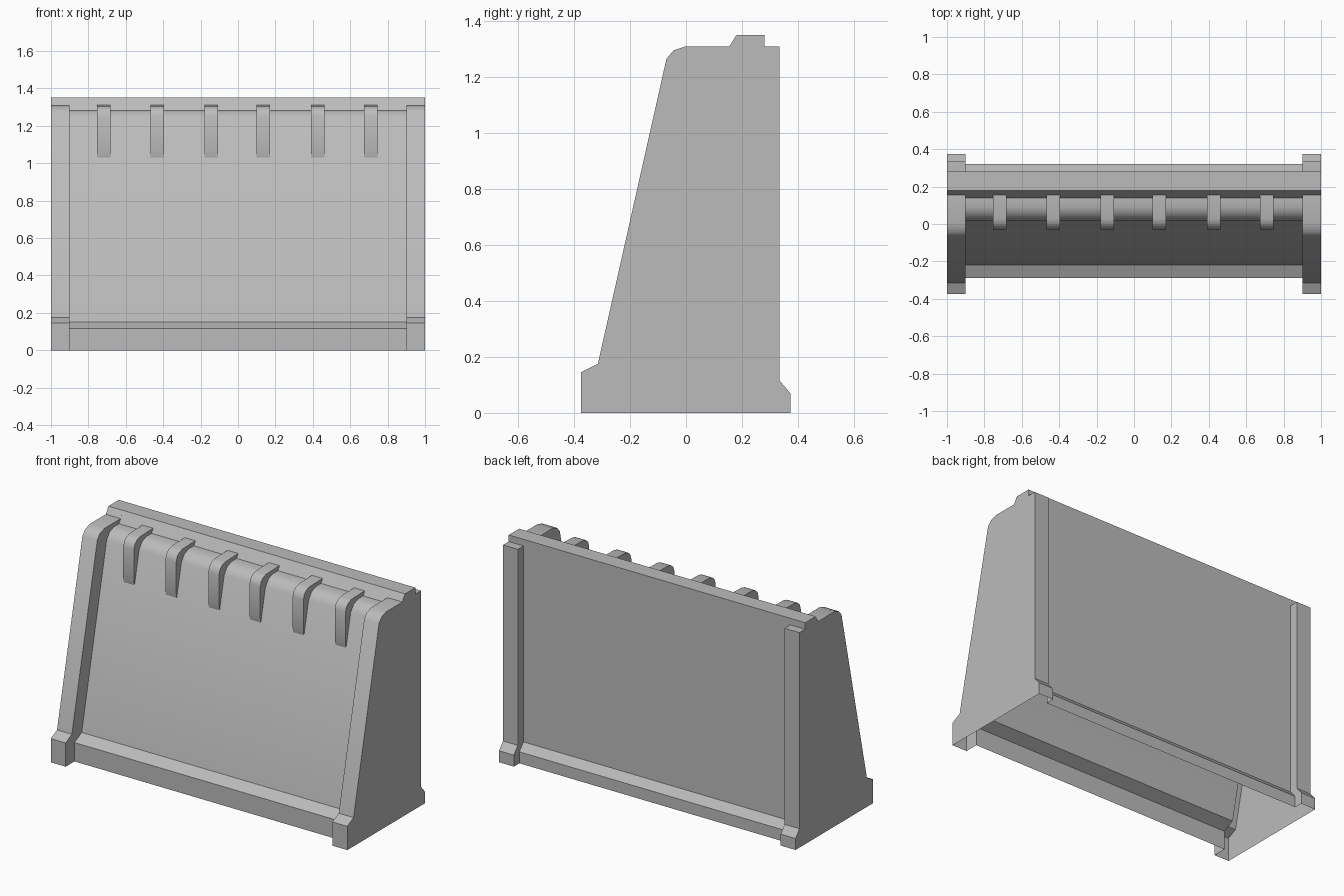
import bpy, bmesh

cube = bpy.data.objects.get("Cube")
if cube:
    bpy.data.objects.remove(cube, do_unlink=True)

# Plain concrete grey
grey = bpy.data.materials.new("concrete_grey")
grey.use_nodes = True
color = (0.5, 0.5, 0.5, 1)
grey.diffuse_color = color
grey.node_tree.nodes["Principled BSDF"].inputs["Base Color"].default_value = color

# Matching (y, z) cross-sections, from front foot over the ridge to back foot
PILLAR = [(-.375, 0), (-.375, .145), (-.315, .175), (-.07, 1.265), (-.045, 1.295),
          (0, 1.31), (.155, 1.31), (.18, 1.35), (.28, 1.35), (.28, 1.31),
          (.335, 1.31), (.335, .115), (.373, .07), (.373, 0)]
PANEL = [(-.29, 0), (-.29, .115), (-.22, .15), (.02, 1.23), (.05, 1.27),
         (.09, 1.285), (.14, 1.285), (.18, 1.35), (.28, 1.35), (.28, 1.31),
         (.28, 1.31), (.28, .115), (.32, .07), (.32, 0)]
# Outer edge of a hook-shaped rib, from its foot up to the ridge
RIB = [(-.024, 1.03), (-.03, 1.06), (-.03, 1.25), (-.02, 1.28), (0, 1.298),
       (.03, 1.307), (.155, 1.31)]


def section(bm, x, profile):
    return [bm.verts.new((x, y, z)) for y, z in profile]


def loft(bm, rows):
    for a, b in zip(rows, rows[1:]):
        for i in range(len(a) - 1):
            bm.faces.new((a[i], b[i], b[i + 1], a[i + 1]))


def finish(bm, name):
    bmesh.ops.remove_doubles(bm, verts=bm.verts, dist=1e-4)
    bmesh.ops.dissolve_degenerate(bm, edges=bm.edges, dist=1e-4)
    bmesh.ops.recalc_face_normals(bm, faces=bm.faces)
    # Open shells: make sure the front-facing surfaces point outwards
    front = min(bm.faces, key=lambda f: f.calc_center_median().y)
    if front.normal.y > 0:
        bmesh.ops.reverse_faces(bm, faces=bm.faces)
    mesh = bpy.data.meshes.new(name)
    bm.to_mesh(mesh)
    bm.free()
    mesh.materials.append(grey)
    obj = bpy.data.objects.new(name, mesh)
    bpy.context.collection.objects.link(obj)
    bpy.ops.object.select_all(action='DESELECT')
    obj.select_set(True)
    bpy.context.view_layer.objects.active = obj
    bpy.ops.object.shade_smooth_by_angle(angle=0.63)


# Hollow barrier shell: end pillars, recessed panels and ridge, open underneath
bm = bmesh.new()
rows = [section(bm, x, p) for x, p in
        ((-1, PILLAR), (-.9, PILLAR), (-.9, PANEL), (.9, PANEL), (.9, PILLAR), (1, PILLAR))]
loft(bm, rows)
bm.faces.new(rows[0])
bm.faces.new(rows[-1])
finish(bm, "barrier_shell")

# Six ribs hooked over the shoulder, resting on the front panel
for n, x in enumerate((-.717, -.432, -.143, .135, .426, .71)):
    bm = bmesh.new()
    sides = [section(bm, x + s * .036, RIB + PANEL[6:2:-1]) for s in (-1, 1)]
    loft(bm, [side[:len(RIB)] for side in sides])
    for side in sides:
        bm.faces.new(side)
    finish(bm, f"shoulder_rib_{n + 1}")
